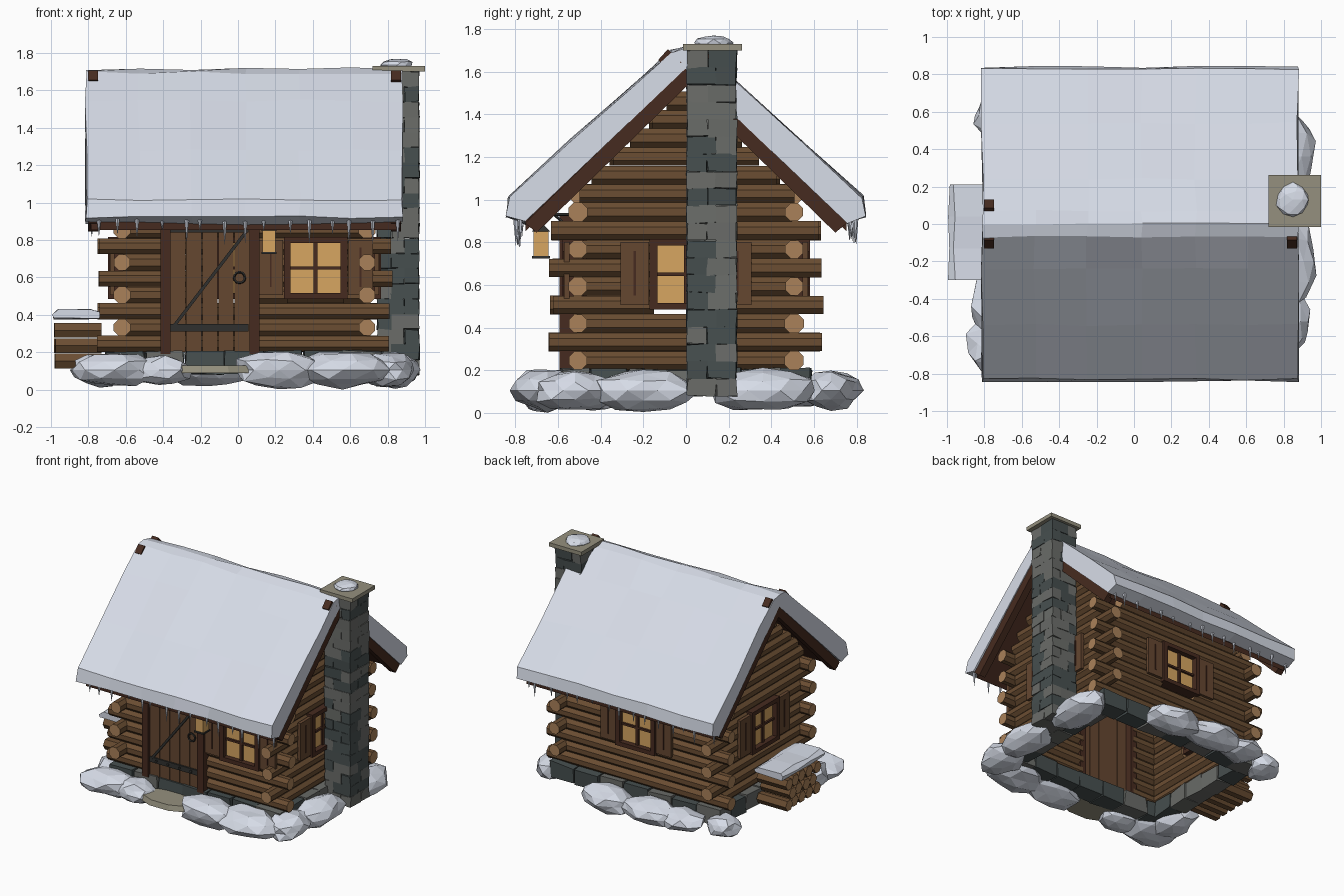
import bpy, bmesh, math, random
from mathutils import Matrix, Vector

if "Cube" in bpy.data.objects:
    bpy.data.objects.remove(bpy.data.objects["Cube"])

random.seed(4)
R = random.uniform
COLOURS = {
    "snow": (0.70, 0.74, 0.83), "log_bark": (0.145, 0.075, 0.032), "log_end": (0.40, 0.22, 0.10),
    "dark_wood": (0.062, 0.024, 0.014), "plank_wood": (0.13, 0.063, 0.030), "window_glow": (0.68, 0.38, 0.12),
    "iron": (0.03, 0.03, 0.028), "stone_dark": (0.062, 0.078, 0.078), "stone_light": (0.145, 0.15, 0.14),
    "step_stone": (0.30, 0.28, 0.21)}
NAMES = list(COLOURS)
MATS = []
for n, c in COLOURS.items():
    m = bpy.data.materials.new(n)
    m.diffuse_color = (*c, 1)
    m.use_nodes = True
    m.node_tree.nodes["Principled BSDF"].inputs["Base Color"].default_value = m.diffuse_color
    MATS.append(m)


class Part:
    """Collects primitives into one flat shaded object; 'frame' places local coordinates."""
    def __init__(self, name, frame=Matrix()):
        self.name, self.bm, self.frame = name, bmesh.new(), frame

    def hull(self, verts, mat):
        for f in {f for v in verts for f in v.link_faces}:
            f.material_index = NAMES.index(mat)

    def box(self, x, y, z, mat, jit=0.0):
        vs = bmesh.ops.create_cube(self.bm, size=1)["verts"]
        for v in vs:
            v.co = Vector([(a[0] + a[1]) / 2 + c * (a[1] - a[0]) + R(-jit, jit)
                           for a, c in zip((x, y, z), v.co)])
        self.hull(vs, mat)

    def rod(self, a, b, r, mat, sides=8, end=None, r2=None):
        a, b = Vector(a), Vector(b)
        d = b - a
        mx = Matrix.Translation((a + b) / 2) @ d.to_track_quat('Z', 'Y').to_matrix().to_4x4() \
            @ Matrix.Rotation(math.pi / sides, 4, 'Z')
        vs = bmesh.ops.create_cone(self.bm, cap_ends=True, segments=sides, radius1=r,
                                   radius2=r if r2 is None else r2, depth=d.length, matrix=mx)["verts"]
        self.hull(vs, mat)
        if end:
            for f in {f for v in vs for f in v.link_faces}:
                f.normal_update()
                if abs(f.normal.dot(d.normalized())) > 0.9:
                    f.material_index = NAMES.index(end)

    def lump(self, c, s, mat, jit=0.14):
        vs = bmesh.ops.create_icosphere(self.bm, subdivisions=2, radius=1)["verts"]
        for v in vs:
            k = 1 + R(-jit, jit)
            v.co = Vector([c[i] + v.co[i] * s[i] * k for i in range(3)])
            v.co.z = max(v.co.z, 0)
        self.hull(vs, mat)

    def loft(self, rings, mat):
        rows = [[self.bm.verts.new(p) for p in r] for r in rings]
        n = len(rows[0])
        for a, b in zip(rows, rows[1:]):
            for i in range(n):
                self.bm.faces.new((a[i], a[(i + 1) % n], b[(i + 1) % n], b[i]))
        self.bm.faces.new(rows[0])
        self.bm.faces.new(rows[-1])
        self.hull([v for r in rows for v in r], mat)

    def done(self):
        bmesh.ops.recalc_face_normals(self.bm, faces=self.bm.faces[:])
        self.bm.transform(self.frame)
        me = bpy.data.meshes.new(self.name)
        self.bm.to_mesh(me)
        self.bm.free()
        for m in MATS:
            me.materials.append(m)
        bpy.context.collection.objects.link(bpy.data.objects.new(self.name, me))


def frame(x, y, deg):
    return Matrix.Translation((x, y, 0)) @ Matrix.Rotation(math.radians(deg), 4, 'Z')


CX, HX, HY = 0.035, 0.655, 0.507      # wall centre and half sizes
# wall name: (frame, half length, parity of protruding rows, window centre)
WALLS = {"front": (frame(CX, -HY, 0), HX, 0, 0.38), "back": (frame(CX, HY, 180), HX, 0, 0.0),
         "right": (frame(CX + HX, 0, 90), HY, 1, 0.0), "left": (frame(CX - HX, 0, -90), HY, 1, 0.0)}
for name, (fr, half, par, wu) in WALLS.items():
    # log rows, split around openings, narrowing in the gables
    p = Part(name + "_wall_logs", fr)
    for k in range(10 if par == 0 else 15):
        z = 0.245 + 0.087 * k
        h = half + (0.128 if k % 2 == par else 0.0)
        if k >= 9:
            h = min(half, (1.53 - z) / 0.97 + 0.01)
        holes = []
        if name == "front" and k < 8:
            holes.append((-0.42, 0.055))
        if 3 <= k <= 6:
            holes.append((wu - 0.15, wu + 0.15))
        xs = [-h + R(-.012, .012)] + [v for o in holes for v in o] + [h + R(-.012, .012)]
        for a, b in zip(xs[::2], xs[1::2]):
            p.rod((a, 0, z), (b, 0, z), R(0.045, 0.049), "log_bark", 8, "log_end")
    p.done()
    # window: glowing pane, frame, glazing bars and shutters
    w = Part(name + "_window", fr)
    w.box((wu - .15, wu + .15), (-.034, -.026), (.50, .80), "window_glow")
    for s in (-1, 1):
        w.box((wu + s * .152 - .018, wu + s * .152 + .018), (-.075, .03), (.485, .815), "dark_wood")
        w.box((wu - .17, wu + .17), (-.075, .03), (.65 + s * .15 - .016, .65 + s * .15 + .016), "dark_wood")
        c = wu + s * .24
        w.box((c - .066, c + .066), (-.065, -.04), (.505, .80), "plank_wood")
        w.box((c - .005, c + .005), (-.069, -.06), (.55, .76), "dark_wood")
    w.box((wu - .01, wu + .01), (-.05, -.02), (.5, .8), "dark_wood")
    w.box((wu - .15, wu + .15), (-.05, -.02), (.642, .658), "dark_wood")
    w.done()

# door with planks, posts, strap hinges, brace and ring
d = Part("door", frame(0, -HY, 0))
for i in range(5):
    x = -0.365 + i * 0.086
    d.box((x + .002, x + .084), (-.058 - R(0, .006), -.015), (0.2, 0.885), "plank_wood")
for x in (-0.388, 0.088):
    d.box((x - .026, x + .026), (-.085, .04), (0.19, 0.9), "dark_wood")
d.box((-.43, .13), (-.085, .04), (.885, .935), "dark_wood")
for z in (0.33, 0.86):
    d.box((-.36, .055), (-.072, -.055), (z - .02, z + .02), "iron")
    for i in range(4):
        d.rod((-.3 + i * .1, -.07, z), (-.3 + i * .1, -.08, z), .01, "iron", 6)
d.rod((-.35, -.064, .33), (.04, -.064, .84), .012, "iron", 4)
ring = [Vector((.008 + .03 * math.cos(a), -.078, .6 + .03 * math.sin(a)))
        for a in [i * math.pi / 5 for i in range(11)]]
for a, b in zip(ring, ring[1:]):
    d.rod(a, b, .007, "iron", 5)
d.done()

# hanging lantern on bracket
l = Part("lantern")
l.box((.132, .2), (-.715, -.645), (.735, .85), "window_glow")
l.box((.125, .207), (-.722, -.638), (.724, .736), "iron")
l.rod((.166, -.68, .85), (.166, -.68, .885), .062, "iron", 4, None, .012)
l.rod((.166, -.68, .88), (.166, -.68, .94), .005, "iron", 5)
l.rod((.166, -.55, .93), (.166, -.69, .93), .008, "iron", 5)
l.rod((.166, -.55, .87), (.166, -.64, .95), .007, "iron", 5)
l.done()

# foundation stones around the perimeter
f = Part("foundation_stones")
STONE = ("stone_dark", "stone_light")
for s in (-1, 1):
    for i in range(7):
        x = CX - .74 + i * .211
        f.box((x, x + .205), (s * .515 - .07, s * .515 + .07), (.085, .205), random.choice(STONE), .008)
    for i in range(5):
        y = -.445 + i * .178
        f.box((CX + s * .67 - .07, CX + s * .67 + .07), (y, y + .172), (.085, .205), random.choice(STONE), .008)
f.done()

# chimney of staggered blocks with cap and snow
c = Part("chimney")
for i in range(20):
    z = .08 + i * .081
    mx, my = (.82, .10) if i % 2 else (.89, .14)
    for xr in ((.745, mx), (mx, .968)):
        for yr in ((.005, my), (my, .237)):
            c.box(xr, yr, (z, z + .081), random.choice(STONE), .005)
c.box((.72, 1.0), (-.015, .262), (1.70, 1.73), "step_stone")
c.lump((.85, .13, 1.735), (.088, .09, .036), "snow", .08)
c.done()

# roof: plank deck, crossed barge boards, snow blanket, icicles
r = Part("roof_deck")
for s in (-1, 1):
    for i in range(8):
        a, b = i * .0935, (i + 1) * .0935 + .004
        o = R(-.008, .008)
        prof = [(a, 1.62 - .96 * a), (b, 1.62 - .96 * b), (b, 1.575 - .96 * b), (a, 1.575 - .96 * a)]
        r.loft([[(x, s * y, z) for y, z in prof] for x in (-.785 + o, .85 + o)], "dark_wood")
    for x in (-.775, .845):
        prof = [(.755, .89), (.70, .845), (-.13, 1.655), (-.085, 1.705)]
        r.loft([[(x + t, s * y, z) for y, z in prof] for t in (-.027, .027)], "dark_wood")
r.done()

half = [(.07, 1.695), (.24, 1.545), (.54, 1.278), (.83, 1.012), (.84, .92), (.755, .89)]
prof = [(0, 1.715)] + half + [(0, 1.61)] + [(-y, z) for y, z in half[::-1]]
s = Part("roof_snow")
s.loft([[(x + R(-.008, .008), y + R(-.006, .006), z + R(-.009, .009)) for y, z in prof]
        for x in (-.812, -.53, -.25, .04, .33, .61, .875)], "snow")
s.done()

ic = Part("icicles")
for side in (-1, 1):
    for i in range(15):
        x, y = -.77 + i * .115 + R(-.04, .04), side * R(.765, .80)
        ic.rod((x, y, .915), (x, y, .915 - R(.06, .14)), .013, "snow", 5, None, .001)
ic.done()

# woodpile with snow slab on the left side
w = Part("woodpile")
for row in range(3):
    for i in range(5 - row % 2):
        y, z = -.225 + i * .088 + (row % 2) * .044, .153 + row * .082
        w.rod((-.975 + R(-.01, .01), y, z), (-.73, y, z), .045, "log_bark", 6, "log_end")
slab = [(-.98, .38), (-.992, .405), (-.96, .428), (-.78, .432), (-.74, .41), (-.75, .38)]
w.loft([[(x + R(-.008, .008), y, z + R(-.008, .008)) for x, z in slab] for y in (-.3, -.13, .04, .21)], "snow")
w.done()

# doorstep slab
st = Part("doorstep")
st.rod((0, 0, 0), (0, 0, .04), 1, "step_stone", 9, None, .9)
for v in st.bm.verts:
    v.co = Vector((-.13 + v.co.x * .24, -.68 + v.co.y * .12, .09 + v.co.z))
st.done()

# snow drifts banked against the foundation
DRIFTS = [(-.66, -.64, .24, .16, .09), (-.42, -.66, .17, .12, .08), (.22, -.66, .24, .15, .10),
          (.56, -.65, .26, .16, .10), (.80, -.52, .15, .20, .09), (.84, -.20, .14, .24, .10),
          (.82, .36, .15, .25, .10), (.20, .68, .22, .14, .09), (-.16, .68, .24, .14, .09),
          (-.44, .66, .18, .13, .08), (-.74, -.44, .14, .20, .09), (-.73, .58, .12, .13, .08)]
for i, (x, y, a, b, h) in enumerate(DRIFTS):
    p = Part("snow_drift_%d" % (i + 1))
    p.lump((x, y, .105), (a, b, h), "snow")
    p.done()
